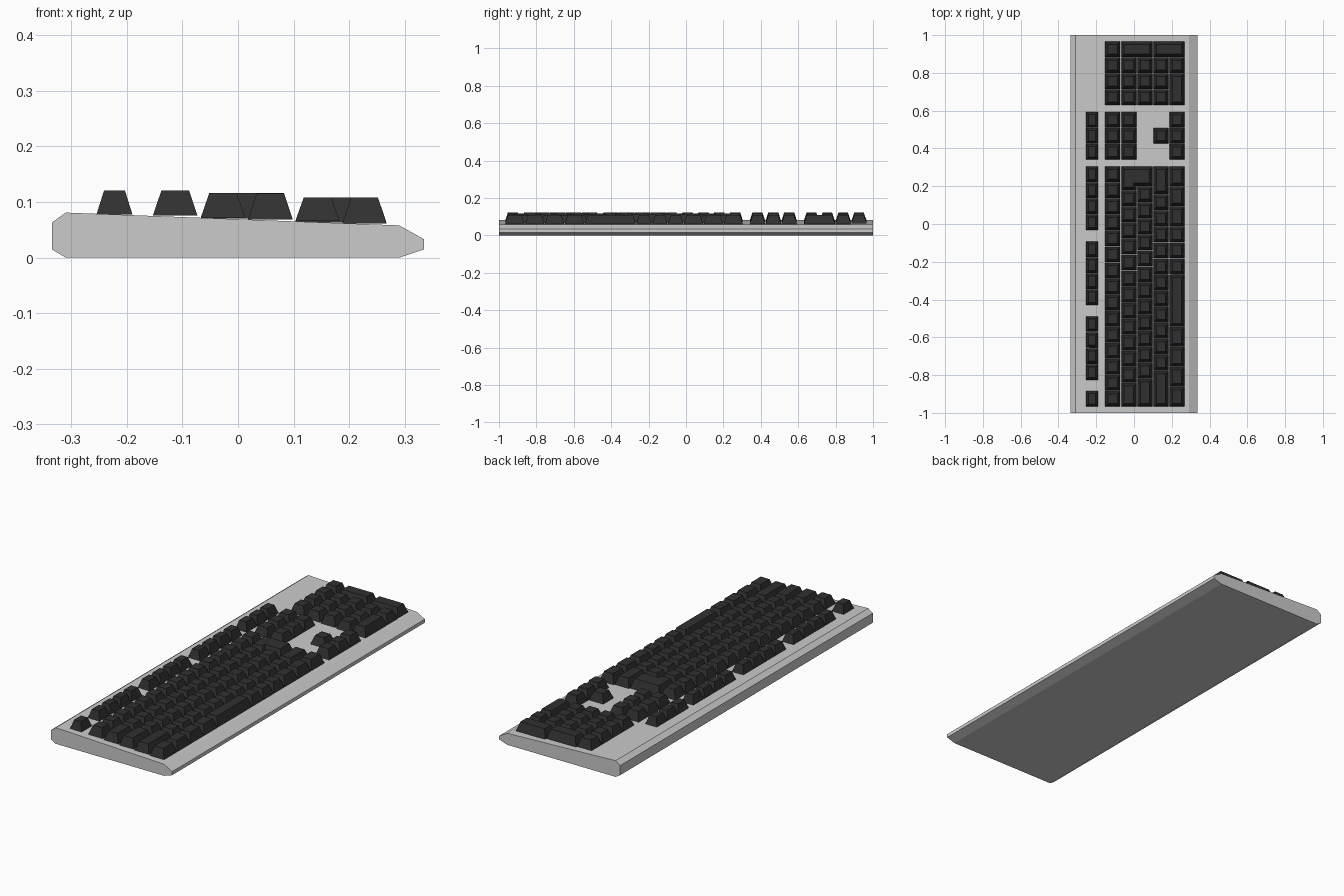
import bpy, bmesh
from mathutils import Vector

if "Cube" in bpy.data.objects:
    bpy.data.objects.remove(bpy.data.objects["Cube"])

U = 0.0849            # one key pitch along y
Y0 = -0.968           # start of the key field
GAP = 0.005
INSET = 0.0152
# rows: (x low, x high, base z, top z); row 0 is the function row
ROWS = [(-0.2545, -0.19, 0.078, 0.121),
        (-0.153, -0.073, 0.076, 0.121),
        (-0.067, 0.013, 0.072, 0.116),
        (0.018, 0.098, 0.069, 0.115),
        (0.103, 0.183, 0.0655, 0.108),
        (0.188, 0.267, 0.0615, 0.108)]

dark = bpy.data.materials.new("dark_keycap")
dark.diffuse_color = (0.03, 0.03, 0.03, 1)
dark.use_nodes = True
dark.node_tree.nodes["Principled BSDF"].inputs["Base Color"].default_value = dark.diffuse_color


def finish(name, bm, mat=None):
    bmesh.ops.recalc_face_normals(bm, faces=bm.faces)
    mesh = bpy.data.meshes.new(name)
    bm.to_mesh(mesh)
    bm.free()
    if mat:
        mesh.materials.append(mat)
    obj = bpy.data.objects.new(name, mesh)
    bpy.context.collection.objects.link(obj)
    return obj


def loft(bm, low, high):
    """Closed solid between two loops of equal length."""
    a = [bm.verts.new(p) for p in low]
    b = [bm.verts.new(p) for p in high]
    bm.faces.new(a[::-1])
    bm.faces.new(b)
    n = len(a)
    for i in range(n):
        j = (i + 1) % n
        bm.faces.new((a[i], a[j], b[j], b[i]))


def keycap(bm, outline, z0, z1, inset=INSET):
    """Tapered cap over a right-angled, counter-clockwise outline."""
    pts = [Vector(p) for p in outline]
    top = []
    for i, p in enumerate(pts):
        d1 = (p - pts[i - 1]).normalized()
        d2 = (pts[(i + 1) % len(pts)] - p).normalized()
        top.append(p + inset * Vector((-d1.y - d2.y, d1.x + d2.x)))
    loft(bm, [(p.x, p.y, z0) for p in pts], [(p.x, p.y, z1) for p in top])


def lo(u):
    return Y0 + u * U + GAP / 2 - 0.001


def hi(u):
    return Y0 + u * U - GAP / 2 + 0.001


def key(bm, row, start, width=1, last=None):
    x0, _, za, z1 = ROWS[row]
    _, x1, zb, _ = ROWS[last or row]
    a, b = lo(start), hi(start + width)
    keycap(bm, [(x0, a), (x1, a), (x1, b), (x0, b)], (za + zb) / 2, z1,
           INSET if row else 0.0135)


def run(bm, row, start, widths):
    for w in widths:
        key(bm, row, start, w)
        start += w


# case: one cross-section swept along y
profile = [(-0.335, 0.015), (-0.31, 0), (0.29, 0), (0.335, 0.015),
           (0.335, 0.033), (0.29, 0.058), (-0.31, 0.081), (-0.335, 0.063)]
bm = bmesh.new()
loft(bm, [(x, -1, z) for x, z in profile], [(x, 1, z) for x, z in profile])
finish("case", bm)

# escape and function keys
bm = bmesh.new()
key(bm, 0, 0)
for start in (5 / 3, 19 / 3, 11):
    run(bm, 0, start, [1] * 4)
finish("function_keys", bm, dark)

# main typing block
bm = bmesh.new()
run(bm, 1, 0, [1] * 15)
run(bm, 2, 0, [1.5] + [1] * 12)
run(bm, 3, 0, [1.75] + [1] * 12)
run(bm, 4, 0, [2.25] + [1] * 11 + [1.75])
run(bm, 5, 0, [1.25] * 4 + [3.25] + [1] * 3 + [1.25] * 3)
finish("typing_keys", bm, dark)

# stepped enter key across two rows
bm = bmesh.new()
xa, xm, xb = ROWS[2][0], ROWS[2][1], ROWS[3][1]
keycap(bm, [(xa, lo(13.5)), (xm, lo(13.5)), (xm, lo(13.75)),
            (xb, lo(13.75)), (xb, hi(15)), (xa, hi(15))], 0.07, 0.116)
finish("enter_key", bm, dark)

# navigation cluster and arrows
bm = bmesh.new()
for row in (0, 1, 2, 5):
    run(bm, row, 15.4, [1] * 3)
key(bm, 4, 16.4)
finish("navigation_keys", bm, dark)

# number pad with two double-height keys
bm = bmesh.new()
run(bm, 1, 18.8, [1] * 4)
for row in (2, 3, 4):
    run(bm, row, 18.8, [1] * 3)
run(bm, 5, 18.8, [2, 1])
key(bm, 2, 21.8, 1, last=3)
key(bm, 4, 21.8, 1, last=5)
finish("number_pad_keys", bm, dark)
